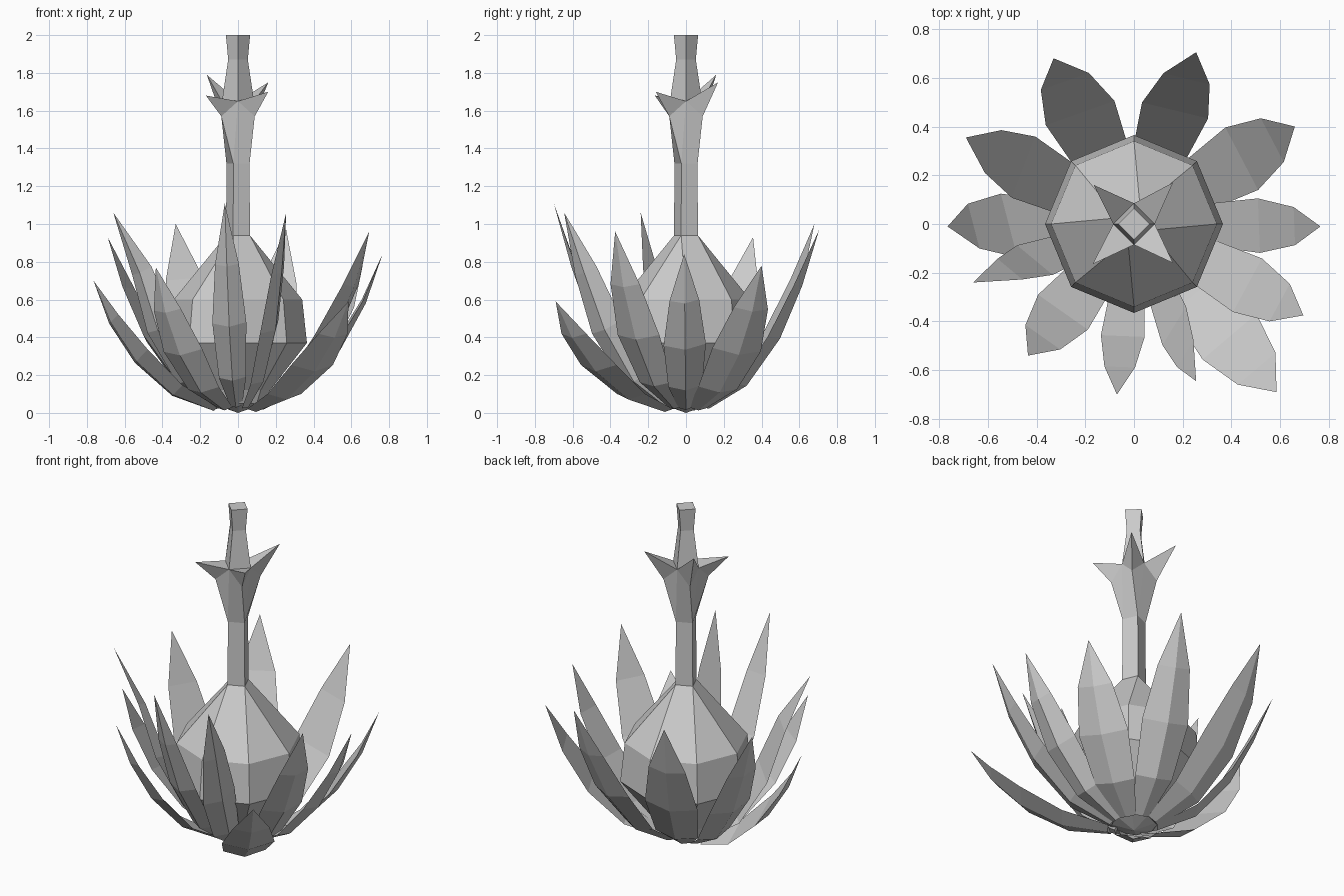
import bpy
import bmesh
from math import sin, cos, pi, hypot, atan2, radians

if "Cube" in bpy.data.objects:
    bpy.data.objects.remove(bpy.data.objects["Cube"])


def make(name, verts, faces):
    me = bpy.data.meshes.new(name)
    me.from_pydata(verts, [], faces)
    bm = bmesh.new()
    bm.from_mesh(me)
    bmesh.ops.remove_doubles(bm, verts=bm.verts, dist=1e-4)
    bmesh.ops.recalc_face_normals(bm, faces=bm.faces)
    bm.to_mesh(me)
    bm.free()
    ob = bpy.data.objects.new(name, me)
    bpy.context.collection.objects.link(ob)
    return ob


def ring(r, z, n):
    return [(r * cos(2 * pi * i / n), r * sin(2 * pi * i / n), z) for i in range(n)]


def square_ring(r, z):
    # Square neck section whose corners each collect two of the bulb's ribs
    angles = [radians(-22 + 90 * ((i + 1) // 2)) for i in range(8)]
    return [(r * cos(a), r * sin(a), z) for a in angles]


def bridge(start, n):
    return [(start + i, start + (i + 1) % n, start + n + (i + 1) % n, start + n + i)
            for i in range(n)]


# Bulb: eight-sided profile, then a square neck and the flared collar
profile = [(0.14, 0.05), (0.17, 0.12), (0.365, 0.37), (0.34, 0.60)]
verts, faces = [(0, 0, 0)], []
for r, z in profile:
    verts += ring(r, z, 8)
verts += square_ring(0.068, 0.94) + square_ring(0.066, 1.32)
collar = len(verts)
for i in range(8):
    r, z = (0.125, 1.57) if i % 2 else (0.085, 1.65)
    verts.append((r * cos(pi * i / 4), r * sin(pi * i / 4), z))
for k in range(len(profile) + 2):
    faces += bridge(1 + 8 * k, 8)
faces += [(0, 1 + (i + 1) % 8, 1 + i) for i in range(8)]

# Four pointed spikes at the collar's diagonals
tips = [(0.16, 0.17, 1.75), (-0.165, 0.16, 1.79), (-0.17, -0.165, 1.68), (0.16, -0.16, 1.70)]
for k, tip in enumerate(tips):
    t = len(verts)
    verts.append(tip)
    a, d, b = collar + 2 * k, collar + 2 * k + 1, collar + (2 * k + 2) % 8
    faces += [(a, d, t), (d, b, t), (b, a, t)]
make("bulb_and_collar", verts, faces)

# Four-sided column above the collar
verts = ring(0.085, 1.65, 4) + ring(0.052, 1.87, 4) + ring(0.064, 2.0, 4)
make("top_column", verts, bridge(0, 4) + bridge(4, 4) + [(8, 9, 10, 11), (3, 2, 1, 0)])

# Leaves: tip x, y, z, half width, roll in degrees, inward pull below the tip
leaves = [(0.255, 0.705, 0.97, 0.14, 8, 0.02), (0.66, 0.40, 0.78, 0.145, -5, 0),
          (0.765, -0.01, 0.84, 0.112, 4, 0), (0.695, -0.375, 0.96, 0.125, 0, 0),
          (0.585, -0.69, 0.59, 0.145, 0, 0), (0.255, -0.645, 1.06, 0.1, 42, 0.05),
          (-0.07, -0.70, 1.11, 0.09, 4, 0.03), (-0.435, -0.54, 0.77, 0.125, 5, 0),
          (-0.66, -0.24, 1.06, 0.1, 35, 0.12), (-0.765, -0.01, 0.70, 0.14, 20, 0),
          (-0.69, 0.355, 0.93, 0.135, 8, 0.03), (-0.33, 0.68, 1.00, 0.15, -8, 0)]
# Stations along a leaf: reach, rise, width, keel depth
stations = [(0.15, 0.035, 0.36, 0.02), (0.42, 0.17, 0.8, 0.035),
            (0.67, 0.43, 1.0, 0.04), (0.86, 0.71, 0.7, 0.025)]


def leaf(n, x, y, z, w, roll, pull):
    R, a = hypot(x, y), atan2(y, x)
    length = hypot(R, z)
    nr, nz = z / length, -R / length          # outward normal in the leaf's upright plane
    c, s = cos(radians(roll)), sin(radians(roll))

    def pt(r, h, side, out):
        t, o = side * c + out * s, out * c - side * s
        r, h = r + nr * o, max(h + nz * o, 0.005)
        return (r * cos(a) - t * sin(a), r * sin(a) + t * cos(a), h)
    vs, fs = [], []
    for fr, fz, fw, k in stations:
        r, h = R * fr * (1 - pull * fr), z * fz
        vs += [pt(r, h, -w * fw, 0), pt(r, h, w * fw, 0), pt(r, h, 0, k)]
    for k in range(len(stations) - 1):
        fs += bridge(3 * k, 3)
    e = len(vs)
    vs.append((x, y, z))
    fs += [(e - 3, e - 2, e), (e - 2, e - 1, e), (e - 1, e - 3, e), (2, 1, 0)]
    make(f"leaf_{n}", vs, fs)


for n, data in enumerate(leaves, 1):
    leaf(n, *data)
